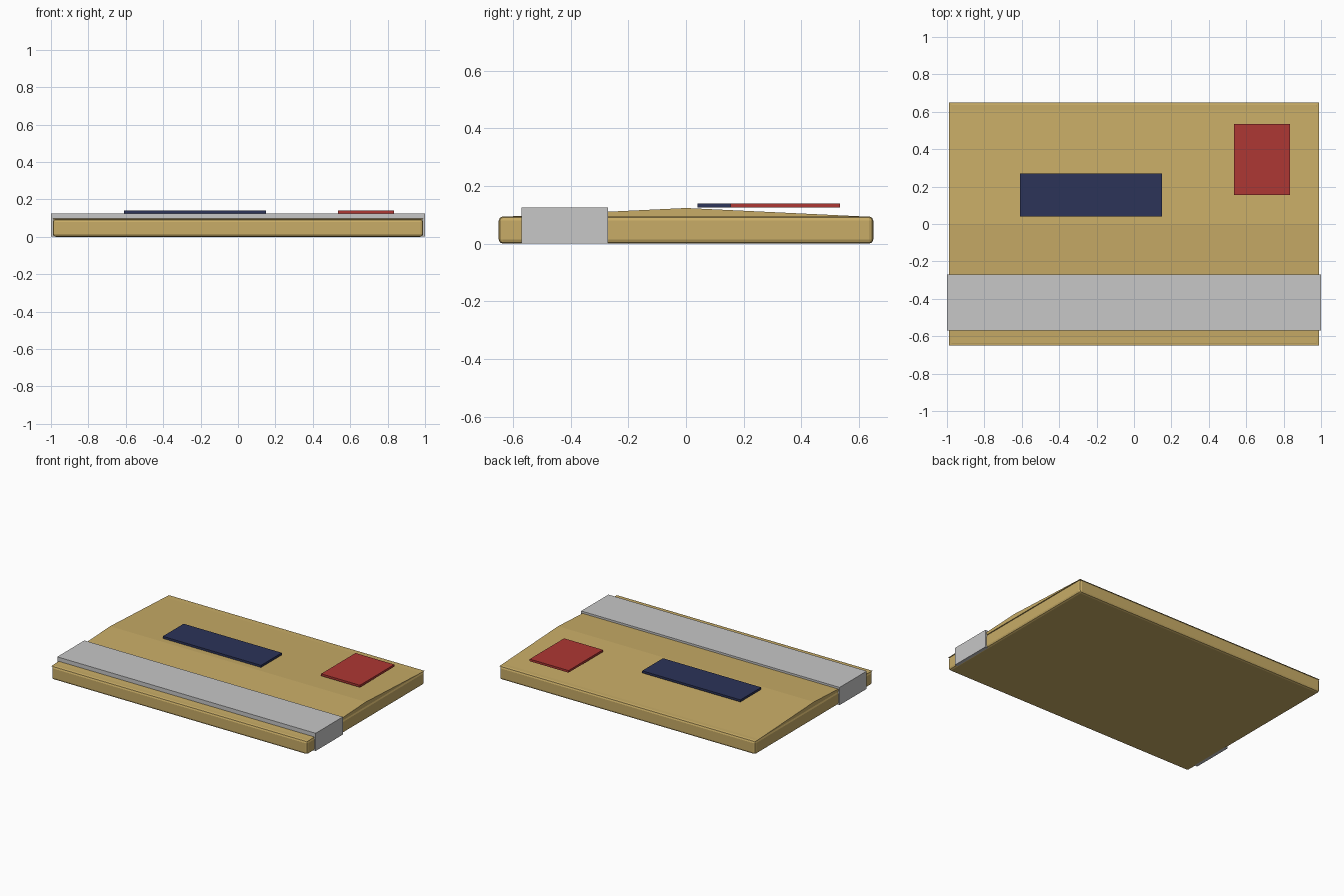
import bpy
import bmesh

cube = bpy.data.objects.get("Cube")
if cube:
    bpy.data.objects.remove(cube, do_unlink=True)


def material(name, rgb):
    mat = bpy.data.materials.new(name)
    mat.use_nodes = True
    mat.diffuse_color = (*rgb, 1)
    mat.node_tree.nodes["Principled BSDF"].inputs["Base Color"].default_value = (*rgb, 1)
    return mat


def finish(name, bm, mat):
    bmesh.ops.recalc_face_normals(bm, faces=bm.faces)
    mesh = bpy.data.meshes.new(name)
    bm.to_mesh(mesh)
    bm.free()
    mesh.materials.append(mat)
    obj = bpy.data.objects.new(name, mesh)
    bpy.context.collection.objects.link(obj)
    return obj


def box(name, low, high, mat):
    """Box spanning two opposite corners."""
    bm = bmesh.new()
    bmesh.ops.create_cube(bm, size=1)
    for v in bm.verts:
        v.co = [b if c > 0 else a for c, a, b in zip(v.co, low, high)]
    return finish(name, bm, mat)


def prism(name, profile, half_width, mat):
    """Extrude a (y, z) profile along x."""
    bm = bmesh.new()
    face = bm.faces.new([bm.verts.new((-half_width, y, z)) for y, z in profile])
    extruded = bmesh.ops.extrude_face_region(bm, geom=[face])["geom"]
    verts = [g for g in extruded if isinstance(g, bmesh.types.BMVert)]
    bmesh.ops.translate(bm, verts=verts, vec=(2 * half_width, 0, 0))
    return finish(name, bm, mat)


paper = material("tan paper", (0.58, 0.415, 0.135))
grey = material("light grey", (0.57, 0.57, 0.57))
navy = material("navy blue", (0.025, 0.033, 0.098))
red = material("stamp red", (0.42, 0.038, 0.033))

# Parcel body with softened edges
body = box("parcel_body", (-0.99, -0.65, 0), (0.99, 0.65, 0.095), paper)
bevel = body.modifiers.new("soft_edges", "BEVEL")
bevel.width = 0.015
bevel.segments = 2

# Low ridged lid along the width
prism("ridged_lid", [(-0.65, 0.093), (0.65, 0.093), (0, 0.124)], 0.99, paper)

# Wrapping band, address label and stamp
box("wrapping_band", (-1, -0.57, 0.001), (1, -0.27, 0.125), grey)
box("address_label", (-0.61, 0.04, 0.125), (0.15, 0.27, 0.14), navy)
box("stamp", (0.535, 0.155, 0.125), (0.835, 0.535, 0.14), red)
